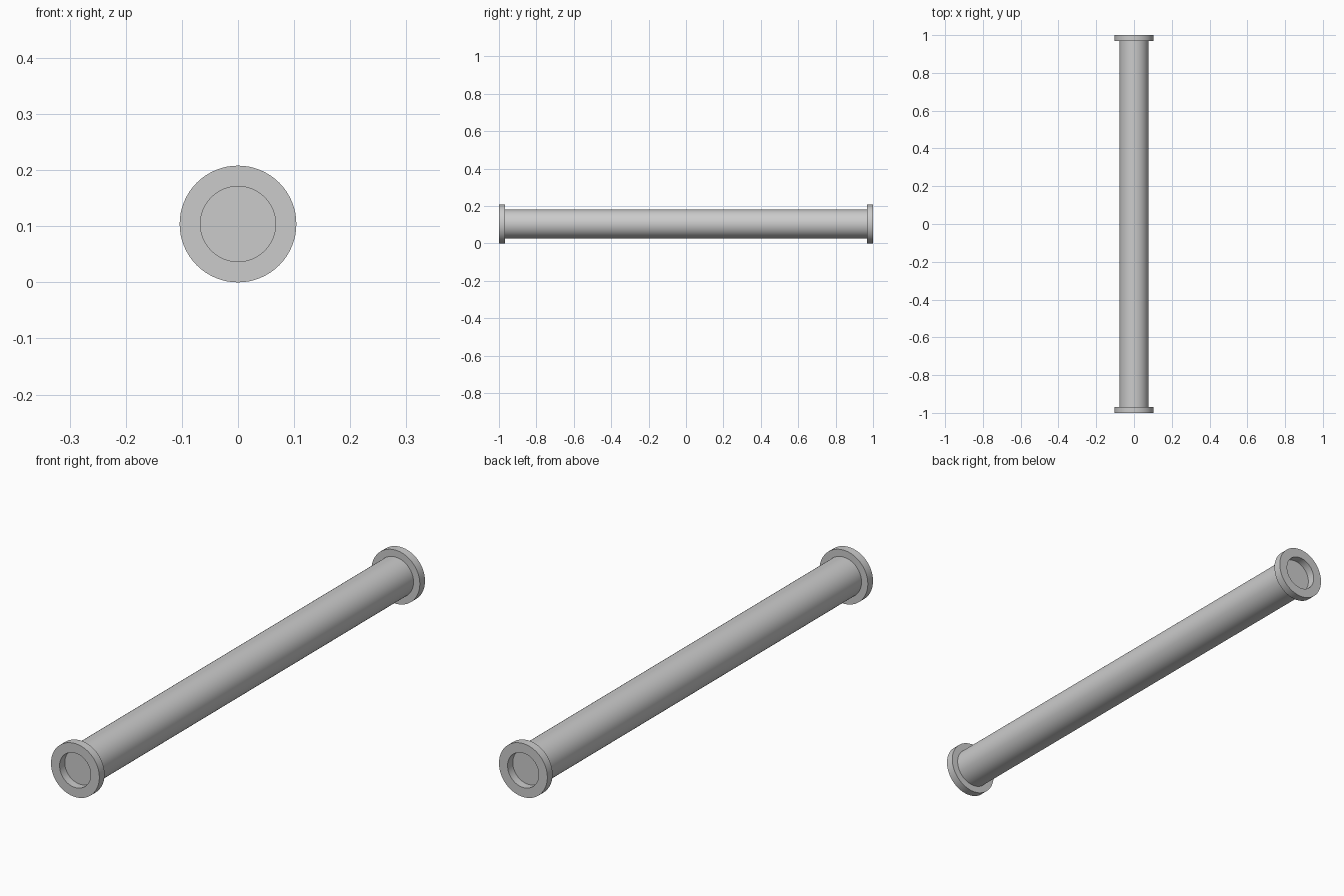
import bpy, math

if "Cube" in bpy.data.objects:
    bpy.data.objects.remove(bpy.data.objects["Cube"])

SEGMENTS = 64
FLANGE_R, PIPE_R, HOLE_R = 0.104, 0.077, 0.067
HALF, THICK = 1.0, 0.032


def lathe(name, profile, closed):
    """Revolve (radius, y) points about the pipe axis; open profiles get end caps."""
    n = len(profile)
    verts = [(r * math.sin(a), y, FLANGE_R + r * math.cos(a))
             for a in (2 * math.pi * i / SEGMENTS for i in range(SEGMENTS))
             for r, y in profile]
    faces = []
    for i in range(SEGMENTS):
        j = (i + 1) % SEGMENTS
        for k in range(n if closed else n - 1):
            m = (k + 1) % n
            faces.append((i * n + k, i * n + m, j * n + m, j * n + k))
    if not closed:
        faces.append([i * n for i in range(SEGMENTS)])
        faces.append([i * n + n - 1 for i in reversed(range(SEGMENTS))])
    mesh = bpy.data.meshes.new(name)
    mesh.from_pydata(verts, [], faces)
    obj = bpy.data.objects.new(name, mesh)
    bpy.context.collection.objects.link(obj)
    # consistent outward normals, smooth round walls with sharp rims
    bpy.ops.object.select_all(action='DESELECT')
    obj.select_set(True)
    bpy.context.view_layer.objects.active = obj
    bpy.ops.object.mode_set(mode='EDIT')
    bpy.ops.mesh.select_all(action='SELECT')
    bpy.ops.mesh.normals_make_consistent(inside=False)
    bpy.ops.object.mode_set(mode='OBJECT')
    bpy.ops.object.shade_smooth_by_angle(angle=math.radians(30))
    return obj


# capped pipe body, ending at the inner faces of the flanges
inner = HALF - THICK
lathe("pipe", [(PIPE_R, -inner), (PIPE_R, inner)], closed=False)

# ring flange at each end, leaving a shallow round recess
for name, s in (("front_flange", -1), ("back_flange", 1)):
    lathe(name, [(HOLE_R, s * inner), (FLANGE_R, s * inner),
                 (FLANGE_R, s * HALF), (HOLE_R, s * HALF)], closed=True)
